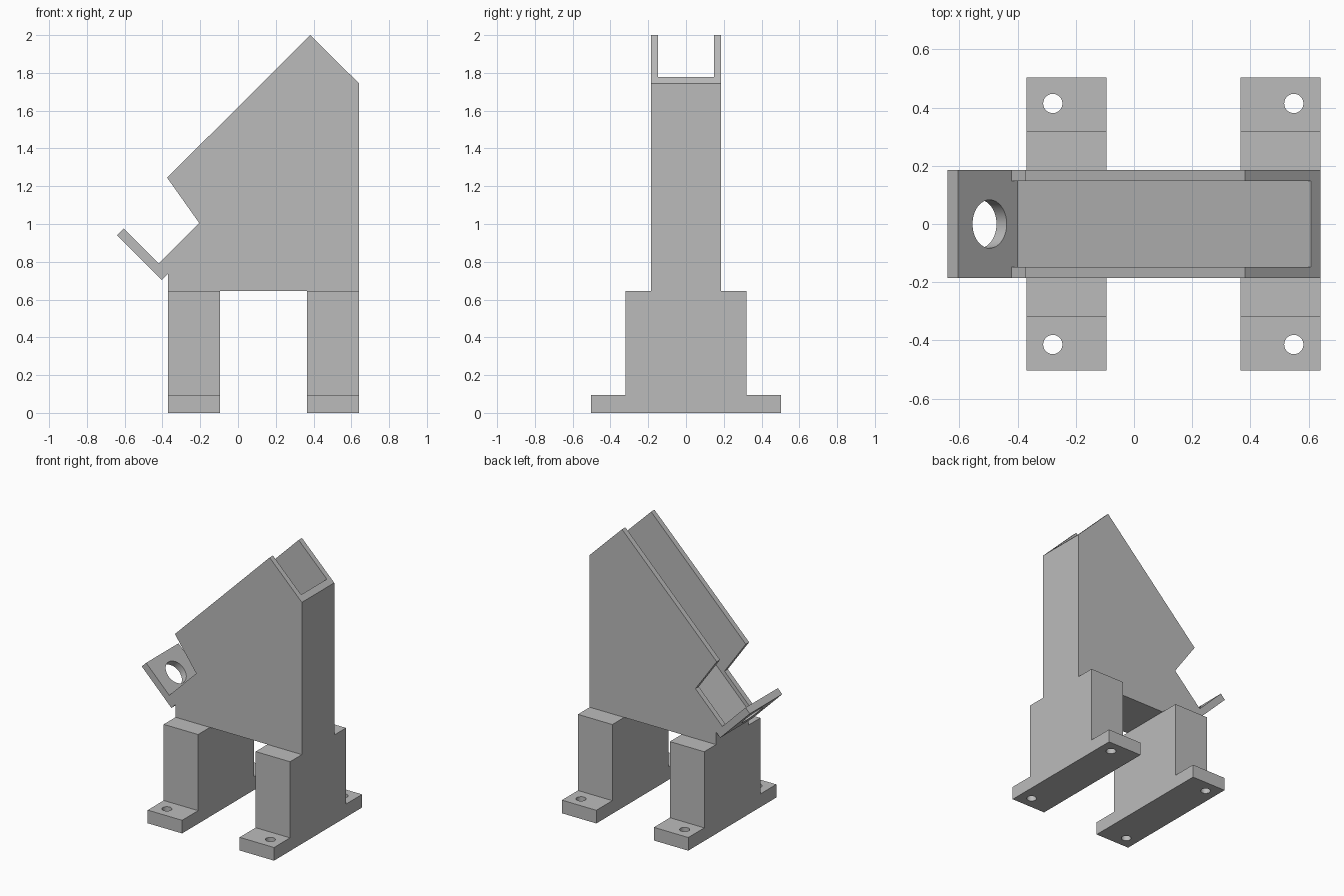
import bpy, bmesh, math
from mathutils import Vector, Matrix

cube = bpy.data.objects.get("Cube")
if cube:
    bpy.data.objects.remove(cube, do_unlink=True)

grey = bpy.data.materials.new("plain grey")
grey.use_nodes = True
colour = (0.5, 0.5, 0.5, 1)
grey.diffuse_color = colour
grey.node_tree.nodes["Principled BSDF"].inputs["Base Color"].default_value = colour


def finish(name, bm):
    bmesh.ops.recalc_face_normals(bm, faces=bm.faces)
    mesh = bpy.data.meshes.new(name)
    bm.to_mesh(mesh)
    bm.free()
    mesh.materials.append(grey)
    obj = bpy.data.objects.new(name, mesh)
    bpy.context.collection.objects.link(obj)
    return obj


def prism(name, points, start, depth):
    """Extrude a closed outline from start along the depth vector."""
    bm = bmesh.new()
    face = bm.faces.new([bm.verts.new(Vector(start) + Vector(p)) for p in points])
    moved = bmesh.ops.extrude_face_region(bm, geom=[face])["geom"]
    verts = [v for v in moved if isinstance(v, bmesh.types.BMVert)]
    bmesh.ops.translate(bm, verts=verts, vec=depth)
    return finish(name, bm)


def slab(name, outline, half_width):
    return prism(name, [(x, 0, z) for x, z in outline],
                 (0, -half_width, 0), (0, 2 * half_width, 0))


def drill(name, centre, radius, length, tilt=0):
    bm = bmesh.new()
    place = Matrix.Translation(centre) @ Matrix.Rotation(tilt, 4, 'Y')
    bmesh.ops.create_cone(bm, cap_ends=True, segments=48, radius1=radius,
                          radius2=radius, depth=length, matrix=place)
    return finish(name, bm)


def cut(obj, cutters):
    bpy.ops.object.select_all(action='DESELECT')
    bpy.context.view_layer.objects.active = obj
    obj.select_set(True)
    for cutter in cutters:
        cutter.hide_render = True
        mod = obj.modifiers.new("cut", 'BOOLEAN')
        mod.operation = 'DIFFERENCE'
        mod.solver = 'EXACT'
        mod.object = cutter
        bpy.ops.object.modifier_apply(modifier=mod.name)
        bpy.data.objects.remove(cutter, do_unlink=True)
    bpy.ops.object.shade_smooth_by_angle(angle=math.radians(30))


# Sloping chute body with the stop plate at its lower end
body = slab("chute_body", [
    (-0.37, 0.645), (0.64, 0.645), (0.64, 1.745), (0.382, 2.0),
    (-0.375, 1.245), (-0.205, 1.005), (-0.42, 0.79), (-0.605, 0.975),
    (-0.64, 0.94), (-0.403, 0.703), (-0.37, 0.736)], 0.185)

# Channel along the slope, and the round hole through the stop plate
channel = slab("channel_cutter", [
    (-0.40, 0.77), (0.8, 1.97), (0.1, 2.67), (-1.1, 1.47)], 0.147)
plate_hole = drill("plate_hole_cutter", (-0.512, 0, 0.85), 0.083, 0.2, math.pi / 4)
cut(body, [channel, plate_hole])

# Stepped legs with bolt holes in the feet
half_leg = [(0.5025, 0), (0.5025, 0.095), (0.32, 0.095), (0.32, 0.645)]
leg_outline = half_leg + [(-y, z) for y, z in reversed(half_leg)]
for name, left_edge, hole_x in (("right_leg", -0.37, -0.279), ("left_leg", 0.365, 0.549)):
    leg = prism(name, [(0, y, z) for y, z in leg_outline],
                (left_edge, 0, 0), (0.275, 0, 0))
    cut(leg, [drill("bolt_hole_cutter", (hole_x, side * 0.414, 0.05), 0.033, 0.3)
              for side in (-1, 1)])
